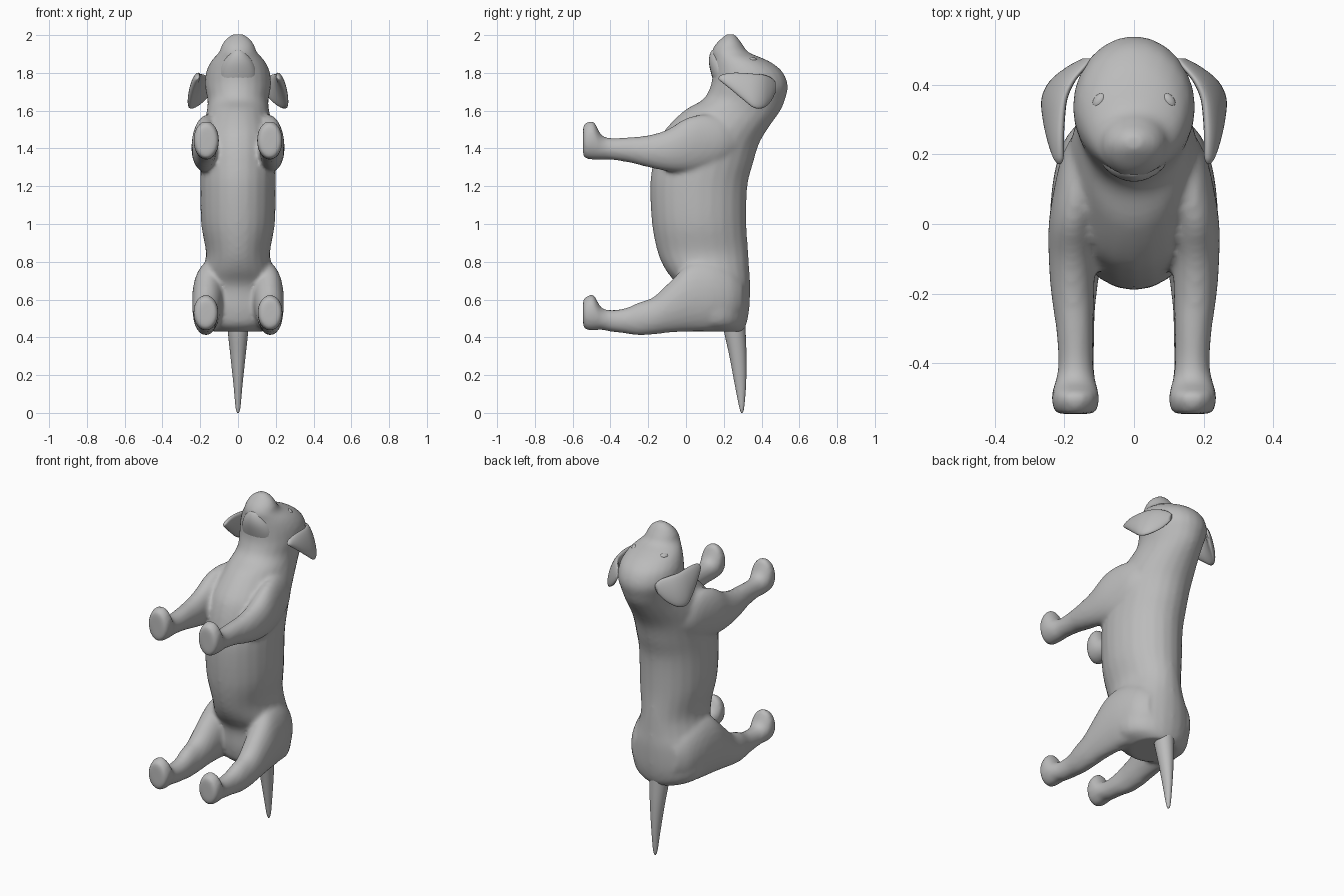
import bpy
import math
from mathutils import Matrix, Vector

if "Cube" in bpy.data.objects:
    bpy.data.objects.remove(bpy.data.objects["Cube"], do_unlink=True)

coat = bpy.data.materials.new("plain grey")
coat.use_nodes = True
GREY = (0.5, 0.5, 0.5, 1)
coat.diffuse_color = GREY
coat.node_tree.nodes["Principled BSDF"].inputs["Base Color"].default_value = GREY
SIDES = 24


def spline(stations, steps=4):
    """Catmull-Rom interpolation through a list of equal-length stations."""
    rows = []
    last = len(stations) - 1
    for i in range(last):
        a, b = stations[max(i - 1, 0)], stations[i]
        c, d = stations[i + 1], stations[min(i + 2, last)]
        for s in range(steps):
            t = s / steps
            rows.append([q + t / 2 * (r - p + t * (2 * p - 5 * q + 4 * r - o
                         + t * (3 * (q - r) + o - p)))
                         for p, q, r, o in zip(a, b, c, d)])
    rows.append(list(stations[-1]))
    return rows


def loft(stations, axis, side=1, tilt=0):
    """Elliptic tube; each station is (along, low, high, x centre, x radius)."""
    verts, faces = [], []
    rows = spline(stations)
    for along, low, high, cx, rx in rows:
        mid, rad = (low + high) / 2, (high - low) / 2
        for k in range(SIDES):
            ang = math.tau * k / SIDES
            u, v = rx * math.cos(ang), rad * math.sin(ang)
            x = side * (cx + u - tilt * v)
            w = mid + v
            verts.append((x, w, along) if axis == "z" else (x, along, w))
    for r in range(len(rows) - 1):
        for k in range(SIDES):
            a, b = r * SIDES + k, r * SIDES + (k + 1) % SIDES
            faces.append((a, b, b + SIDES, a + SIDES))
    faces.append(tuple(range(SIDES))[::-1])
    faces.append(tuple(range(len(verts) - SIDES, len(verts))))
    if (axis == "y") == (side > 0):
        faces = [f[::-1] for f in faces]
    return verts, faces


def make(name, pieces):
    """Put one or more lofted pieces in a single smooth-shaded object."""
    verts, faces = [], []
    for v, f in pieces:
        start = len(verts)
        verts += v
        faces += [tuple(i + start for i in face) for face in f]
    mesh = bpy.data.meshes.new(name)
    mesh.from_pydata(verts, [], faces)
    mesh.materials.append(coat)
    mesh.shade_smooth()
    ob = bpy.data.objects.new(name, mesh)
    bpy.context.collection.objects.link(ob)
    return ob


def pebble(name, place, size, normal):
    """Small flattened ball lying on a surface that faces along normal."""
    bpy.ops.mesh.primitive_uv_sphere_add(segments=16, ring_count=8, radius=1)
    ob = bpy.context.object
    ob.name = name
    turn = Vector(normal).to_track_quat("Z", "Y").to_matrix().to_4x4()
    ob.matrix_world = (Matrix.Translation(place) @ turn
                       @ Matrix.Diagonal((*size, 1)))
    ob.data.materials.append(coat)
    ob.data.shade_smooth()


# Torso, neck and head as one upright shape
trunk = [(z, lo, hi, 0, r) for z, lo, hi, r in (
    (.43, .03, .3, .13), (.47, -.02, .32, .2), (.55, -.04, .335, .22),
    (.67, -.05, .34, .21), (.76, -.11, .335, .185), (.85, -.15, .33, .17),
    (1, -.18, .32, .195), (1.2, -.19, .325, .2), (1.32, -.175, .355, .2),
    (1.42, -.15, .385, .2), (1.5, -.11, .43, .19), (1.6, -.01, .5, .165),
    (1.66, .09, .525, .162), (1.73, .13, .54, .175), (1.8, .14, .515, .17),
    (1.85, .14, .46, .15), (1.88, .14, .4, .128), (1.91, .135, .33, .1),
    (1.95, .155, .3, .085), (1.985, .19, .275, .058), (2.005, .215, .255, .025))]

# Legs reach forward from the trunk
hind_leg = [
    (-.545, .46, .6, .17, .05), (-.53, .44, .615, .17, .062),
    (-.49, .435, .625, .17, .067), (-.45, .44, .56, .168, .058),
    (-.4, .43, .545, .165, .05), (-.32, .42, .555, .165, .052),
    (-.25, .41, .585, .17, .058), (-.17, .415, .615, .17, .067),
    (-.08, .425, .7, .165, .077), (.02, .43, .79, .155, .087),
    (.14, .435, .8, .14, .09), (.24, .46, .76, .12, .08),
    (.3, .52, .7, .1, .05)]
front_leg = [
    (-.545, 1.36, 1.52, .168, .05), (-.53, 1.345, 1.535, .168, .064),
    (-.49, 1.34, 1.545, .168, .068), (-.45, 1.34, 1.475, .168, .058),
    (-.4, 1.34, 1.455, .167, .05), (-.3, 1.325, 1.46, .17, .054),
    (-.2, 1.3, 1.47, .176, .062), (-.1, 1.28, 1.5, .178, .067),
    (0, 1.275, 1.56, .175, .07), (.1, 1.285, 1.58, .16, .07),
    (.2, 1.32, 1.56, .14, .065), (.28, 1.38, 1.5, .12, .04)]
pieces = [loft(trunk, "z")]
for side in (1, -1):
    pieces += [loft(hind_leg, "y", side), loft(front_leg, "y", side)]
body = make("body", pieces)

# Fuse the limbs into the trunk and soften the joins
fuse = body.modifiers.new("fuse", "REMESH")
fuse.mode = "VOXEL"
fuse.voxel_size = 0.012
fuse.use_smooth_shade = True
soften = body.modifiers.new("soften", "SMOOTH")
soften.factor = 0.5
soften.iterations = 8

# Tail hanging straight down
make("tail", [loft([
    (0, .292, .3, 0, .004), (.03, .282, .308, 0, .013),
    (.15, .258, .318, 0, .024), (.3, .23, .32, 0, .04),
    (.44, .2, .315, 0, .055), (.52, .2, .31, 0, .06)], "z")])

# Lower jaw tucked under the muzzle
make("jaw", [loft([
    (1.74, .15, .26, 0, .1), (1.8, .132, .26, 0, .1),
    (1.85, .122, .25, 0, .085), (1.89, .124, .24, 0, .062),
    (1.92, .138, .22, 0, .035), (1.925, .16, .2, 0, .015)], "z")])

# Floppy ears, eyes and nostrils
ear = [
    (.475, 1.7, 1.75, .135, .01), (.45, 1.65, 1.775, .165, .022),
    (.41, 1.615, 1.79, .205, .026), (.36, 1.615, 1.795, .228, .026),
    (.3, 1.66, 1.8, .23, .024), (.24, 1.71, 1.8, .225, .02),
    (.19, 1.75, 1.79, .217, .014), (.172, 1.765, 1.775, .214, .004)]
for side, label in ((1, "left"), (-1, "right")):
    make(label + "_ear", [loft(ear, "y", side, tilt=.3)])
    pebble(label + "_eye", (side * .1, .355, 1.87), (.024, .016, .012),
           (side * .4, .3, 1))
    pebble(label + "_nostril", (side * .018, .222, 1.988), (.016, .009, .007),
           (side * .3, 0, 1))
